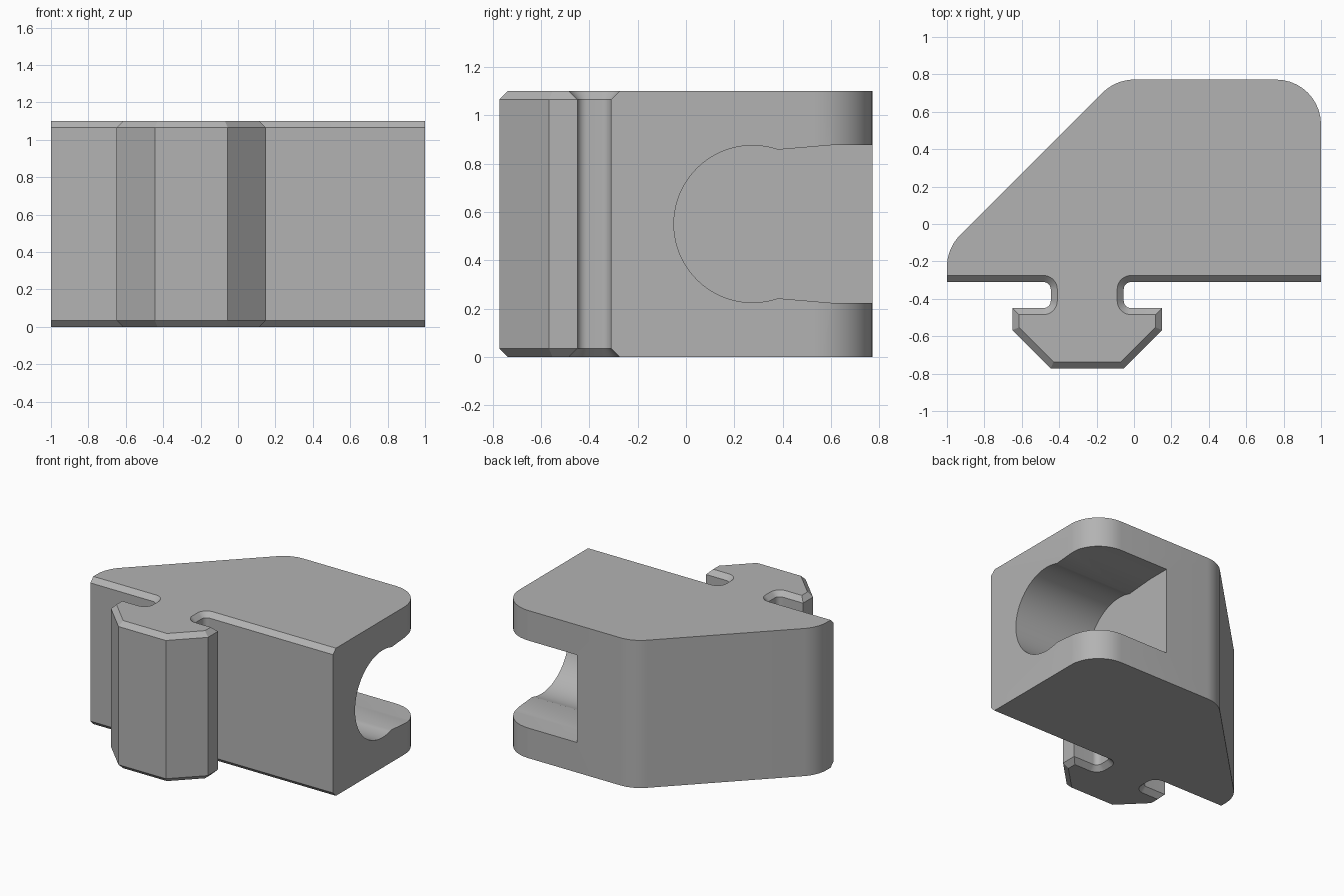
import bpy, bmesh, math
from mathutils import Vector, Matrix

old = bpy.data.objects.get("Cube")
if old:
    bpy.data.objects.remove(old, do_unlink=True)

HEIGHT, CHAMFER = 1.1, 0.035

grey = bpy.data.materials.new("plain_grey")
grey.use_nodes = True
colour = (0.45, 0.45, 0.45, 1)
grey.diffuse_color = colour
grey.node_tree.nodes["Principled BSDF"].inputs["Base Color"].default_value = colour


def rounded_outline(corners, inset, steps=10):
    """Counter-clockwise corners (x, y, radius, next edge is chamfered) to a filleted loop."""
    n = len(corners)
    pts = [Vector(c[:2]) for c in corners]
    dirs = [(pts[(i + 1) % n] - pts[i]).normalized() for i in range(n)]
    bases = [pts[i] + Vector((-d.y, d.x)) * inset * corners[i][3] for i, d in enumerate(dirs)]
    moved = []
    for i in range(n):
        a, b, p = dirs[i - 1], dirs[i], bases[i - 1]
        moved.append(p + a * ((bases[i] - p).cross(b) / a.cross(b)))
    loop = []
    for i, p in enumerate(moved):
        a, b, r = dirs[i - 1], dirs[i], corners[i][2]
        if r == 0:
            loop.append(p)
            continue
        turn = math.atan2(a.cross(b), a.dot(b))
        if turn < 0:
            r += inset
        centre = p + (b - a).normalized() * r / math.cos(turn / 2)
        arm = p - a * r * math.tan(abs(turn) / 2) - centre
        loop += [centre + Matrix.Rotation(turn * k / steps, 2) @ arm for k in range(steps + 1)]
    return loop


def loft(name, loops):
    """Solid through matching loops of 3D points, capped at both ends."""
    bm = bmesh.new()
    rings = [[bm.verts.new(p) for p in loop] for loop in loops]
    n = len(rings[0])
    for low, high in zip(rings, rings[1:]):
        for i in range(n):
            j = (i + 1) % n
            bm.faces.new((low[i], low[j], high[j], high[i]))
    bm.faces.new(rings[0][::-1])
    bm.faces.new(rings[-1])
    bmesh.ops.recalc_face_normals(bm, faces=bm.faces)
    mesh = bpy.data.meshes.new(name)
    bm.to_mesh(mesh)
    bm.free()
    mesh.materials.append(grey)
    obj = bpy.data.objects.new(name, mesh)
    bpy.context.collection.objects.link(obj)
    return obj


# Block with a T-shaped rail along its front
mid = -0.25
rail = [(-0.195, -0.31, 0.04), (-0.195, -0.45, 0.04), (-0.4, -0.45, 0),
        (-0.4, -0.567, 0), (-0.195, -0.772, 0)]
left_half = [(mid + x, y, r, 1) for x, y, r in rail]
right_half = [(mid - x, y, r, 1) for x, y, r in reversed(rail)]
corners = [(-1, -0.31, 0, 1)] + left_half + right_half + [
    (1, -0.31, 0, 0), (1, 0.772, 0.24, 0), (-0.098, 0.772, 0.24, 0), (-1, -0.13, 0.24, 0)]
layers = [(0, CHAMFER), (CHAMFER, 0), (HEIGHT - CHAMFER, 0), (HEIGHT, CHAMFER)]
body = loft("rail_block", [[(p.x, p.y, z) for p in rounded_outline(corners, inset)]
                           for z, inset in layers])

# Side slot: round inner end, open to the back
axis_y, radius = 0.275, 0.325
start = math.acos(0.105 / radius)
arc = [start + (math.tau - 2 * start) * k / 48 for k in range(49)]
slot = [(axis_y + radius * math.cos(a), radius * math.sin(a)) for a in arc]
slot += [(0.6, -0.326), (0.9, -0.326), (0.9, 0.326), (0.6, 0.326)]
cutter = loft("slot_cutter", [[(x, y, HEIGHT / 2 + z) for y, z in slot] for x in (0.36, 1.2)])
cutter.hide_render = True

cut = body.modifiers.new("side_slot", 'BOOLEAN')
cut.operation, cut.solver, cut.object = 'DIFFERENCE', 'EXACT', cutter
bpy.ops.object.select_all(action='DESELECT')
bpy.context.view_layer.objects.active = body
body.select_set(True)
bpy.ops.object.modifier_apply(modifier=cut.name)
bpy.data.objects.remove(cutter, do_unlink=True)
bpy.ops.object.shade_smooth_by_angle(angle=math.radians(30))
